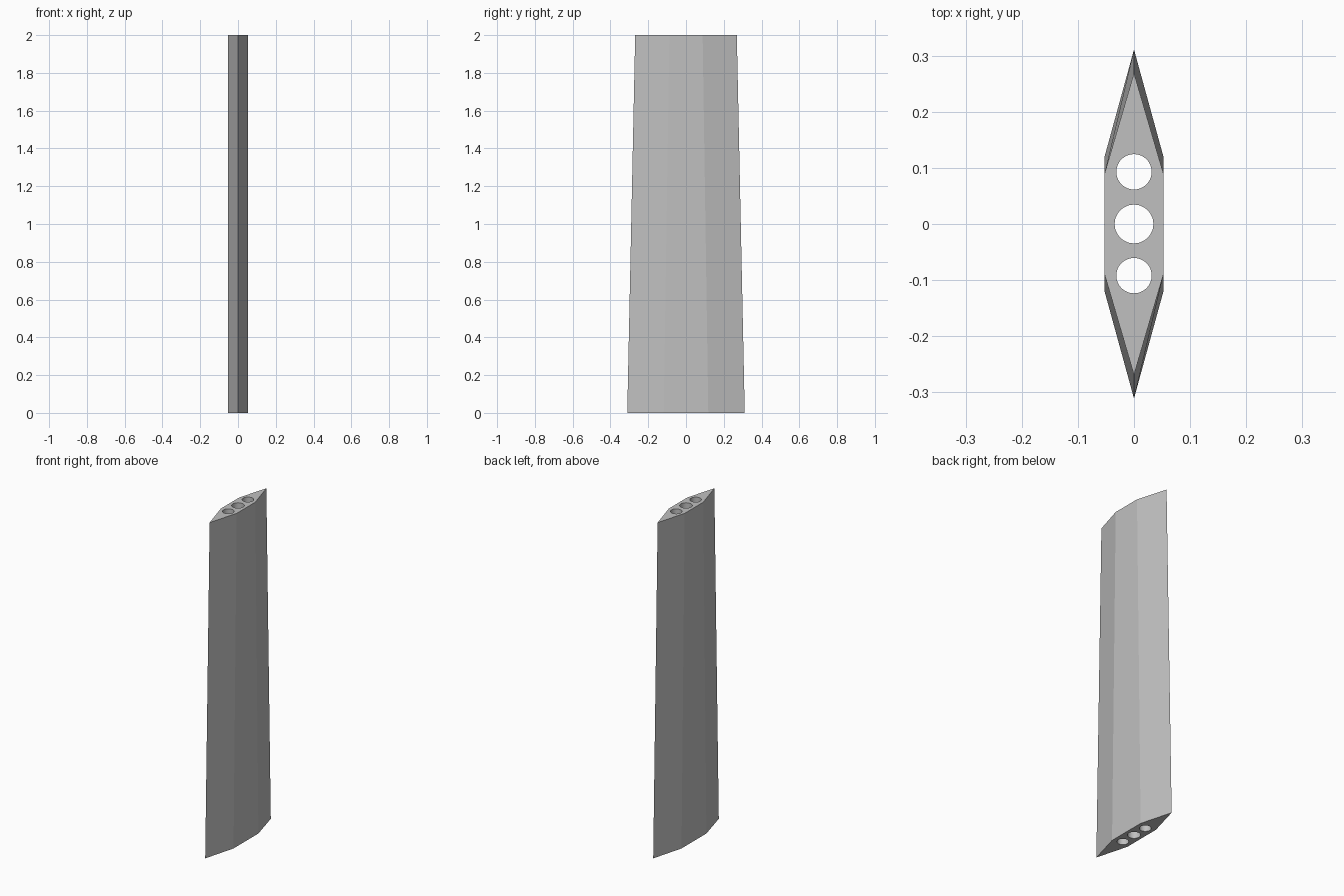
import bpy, bmesh
from math import cos, sin, tau

cube = bpy.data.objects.get("Cube")
if cube:
    bpy.data.objects.remove(cube, do_unlink=True)

HEIGHT = 2.0
HALF_WIDTH = 0.053
SEGMENTS = 48

grey = bpy.data.materials.new("plain grey")
grey.use_nodes = True
colour = (0.53, 0.53, 0.53, 1)
grey.diffuse_color = colour
grey.node_tree.nodes["Principled BSDF"].inputs["Base Color"].default_value = colour


def outline(tip, shoulder):
    """Pointed six-sided section."""
    w = HALF_WIDTH
    return [(0, -tip), (w, -shoulder), (w, shoulder),
            (0, tip), (-w, shoulder), (-w, -shoulder)]


def circle(y, radius):
    return [(radius * cos(tau * i / SEGMENTS), y + radius * sin(tau * i / SEGMENTS))
            for i in range(SEGMENTS)]


bm = bmesh.new()
caps = [[], []]


def wall(lower, upper):
    """Join a loop at the bottom to one at the top, keeping the rim edges."""
    rings = [[bm.verts.new((x, y, z)) for x, y in loop]
             for loop, z in ((lower, 0), (upper, HEIGHT))]
    n = len(lower)
    for ring, cap in zip(rings, caps):
        cap += [bm.edges.new((ring[i], ring[(i + 1) % n])) for i in range(n)]
    a, b = rings
    return [bm.faces.new((a[i], a[(i + 1) % n], b[(i + 1) % n], b[i])) for i in range(n)]


# Tapered outer skin
wall(outline(0.311, 0.118), outline(0.269, 0.088))

# Three straight bores running the full height
for y, radius in ((-0.092, 0.0315), (0, 0.0345), (0.093, 0.0315)):
    bore = circle(y, radius)
    wall(bore, bore)

# End caps with the bore openings left free
for cap in caps:
    bmesh.ops.triangle_fill(bm, use_beauty=True, edges=cap)
bmesh.ops.recalc_face_normals(bm, faces=bm.faces[:])

mesh = bpy.data.meshes.new("tapered_blade")
bm.to_mesh(mesh)
bm.free()
mesh.materials.append(grey)
blade = bpy.data.objects.new("tapered_blade", mesh)
bpy.context.collection.objects.link(blade)

# Smooth bores, crisp outer edges
bpy.ops.object.select_all(action="DESELECT")
blade.select_set(True)
bpy.context.view_layer.objects.active = blade
bpy.ops.object.shade_smooth_by_angle(angle=0.2)
